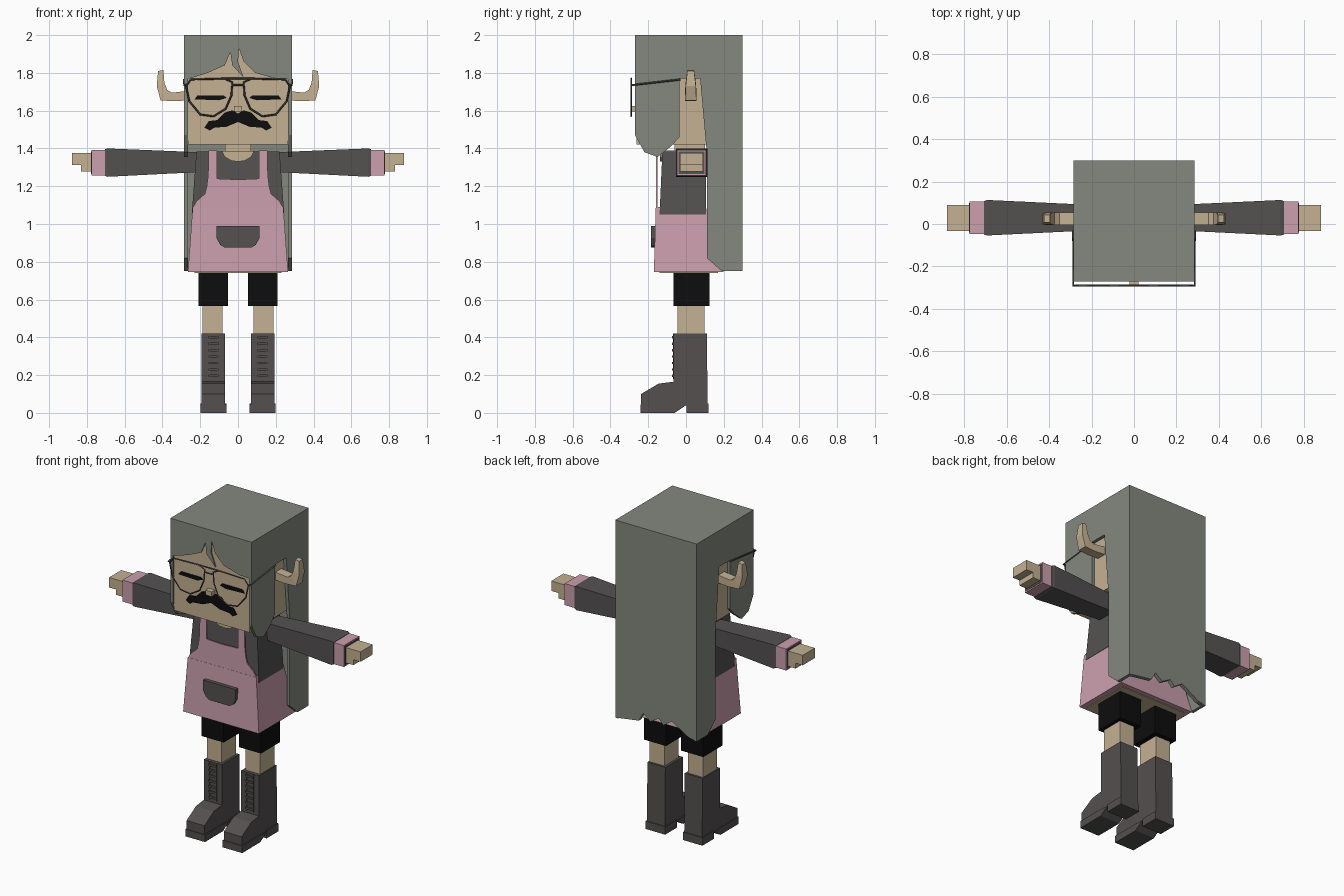
import bpy
import bmesh

default_cube = bpy.data.objects.get("Cube")
if default_cube:
    bpy.data.objects.remove(default_cube, do_unlink=True)


def material(name, red, green, blue):
    mat = bpy.data.materials.new(name)
    mat.use_nodes = True
    colour = (red, green, blue, 1)
    mat.diffuse_color = colour
    mat.node_tree.nodes["Principled BSDF"].inputs["Base Color"].default_value = colour
    return mat


skin = material("tan skin", .55, .44, .29)
hair = material("grey green hair", .23, .25, .21)
cloth = material("charcoal cloth", .09, .083, .082)
leather = material("charcoal leather", .088, .08, .078)
pink = material("dusty pink", .6, .35, .42)
black = material("black", .004, .004, .004)
wire = material("grey wire", .07, .075, .07)


def finish(obj, mat, mirror):
    obj.data.materials.append(mat)
    if mirror:
        obj.modifiers.new("Mirror", "MIRROR").use_mirror_merge = False
    return obj


def loft(name, rings, mat, mirror=False):
    """Skin a closed solid over matching rings of points."""
    bm = bmesh.new()
    loops = [[bm.verts.new(point) for point in ring] for ring in rings]
    for low, high in zip(loops, loops[1:]):
        for i in range(len(low)):
            j = (i + 1) % len(low)
            bm.faces.new((low[i], low[j], high[j], high[i]))
    bm.faces.new(loops[0])
    bm.faces.new(loops[-1])
    bmesh.ops.recalc_face_normals(bm, faces=bm.faces)
    mesh = bpy.data.meshes.new(name)
    bm.to_mesh(mesh)
    bm.free()
    obj = bpy.data.objects.new(name, mesh)
    bpy.context.collection.objects.link(obj)
    return finish(obj, mat, mirror)


def rect_z(x0, x1, y0, y1, z):
    return [(x0, y0, z), (x1, y0, z), (x1, y1, z), (x0, y1, z)]


def rect_x(x, y0, y1, z0, z1):
    return [(x, y0, z0), (x, y1, z0), (x, y1, z1), (x, y0, z1)]


def box(name, xs, ys, zs, mat, mirror=False):
    return loft(name, [rect_z(*xs, *ys, z) for z in zs], mat, mirror)


def front_plate(name, outline, ys, mat, mirror=False):
    return loft(name, [[(x, y, z) for x, z in outline] for y in ys], mat, mirror)


def side_plate(name, outline, xs, mat, mirror=False):
    return loft(name, [[(x, y, z) for y, z in outline] for x in xs], mat, mirror)


def symmetric(half):
    return half + [(-x, z) for x, z in reversed(half) if x > 0]


def wire_path(name, points, closed=False, mirror=False):
    curve = bpy.data.curves.new(name, "CURVE")
    curve.dimensions = "3D"
    curve.bevel_depth = .005
    curve.bevel_resolution = 0
    spline = curve.splines.new("POLY")
    spline.points.add(len(points) - 1)
    for target, point in zip(spline.points, points):
        target.co = (*point, 1)
    spline.use_cyclic_u = closed
    obj = bpy.data.objects.new(name, curve)
    bpy.context.collection.objects.link(obj)
    return finish(obj, wire, mirror)


# Head, neck and nose
box("head", (-.265, .265), (-.262, .27), (1.42, 1.97), skin)
box("neck", (-.07, .07), (-.06, .1), (1.35, 1.44), skin)
box("nose", (-.022, .022), (-.295, -.26), (1.595, 1.625), skin)

# Hair shell: crown, ragged back, fringe and side locks
box("hair_crown", (-.285, .285), (-.27, .3), (1.96, 2), hair)
back_edge = [(.285, .75), (.12, .775), (.09, .83), (.04, .79), (-.02, .825),
             (-.05, .79), (-.11, .83), (-.23, .76), (-.285, .75)]
front_plate("hair_back", back_edge + [(-.285, 2), (.285, 2)], (.275, .3), hair)
fringe_edge = [(-.285, 1.765), (-.24, 1.775), (-.16, 1.8), (-.07, 1.84), (-.04, 1.91),
               (-.03, 1.84), (.03, 1.775), (0, 1.86), (.005, 1.93), (.03, 1.86),
               (.09, 1.8), (.2, 1.77), (.285, 1.765)]
front_plate("hair_fringe", fringe_edge + [(.285, 2), (-.285, 2)], (-.27, -.25), hair)
side_edge = [(-.27, 2), (-.27, 1.47), (-.22, 1.38), (-.15, 1.355), (-.08, 1.41),
             (-.035, 1.46), (-.035, 1.77), (.075, 1.77), (.09, 1.6), (.11, 1.38),
             (.11, .82), (.19, .75), (.3, .75), (.3, 2)]
side_plate("hair_sides", side_edge, (.265, .285), hair, True)

# Horns swept outward and up
horn_spine = [((.26, 1.705), (.26, 1.655), .03), ((.35, 1.695), (.34, 1.65), .03),
              ((.375, 1.71), (.41, 1.655), .03), ((.39, 1.75), (.43, 1.73), .027),
              ((.395, 1.815), (.423, 1.81), .018)]
loft("horns", [[(a[0], .025 - w, a[1]), (a[0], .025 + w, a[1]),
                (b[0], .025 + w, b[1]), (b[0], .025 - w, b[1])]
               for a, b, w in horn_spine], skin, True)

# Closed eyes and moustache
eye_edge = [(.06, 1.668), (.075, 1.68), (.215, 1.68), (.23, 1.66), (.1, 1.655)]
front_plate("closed_eyes", eye_edge, (-.268, -.26), black, True)
moustache_edge = [(0, 1.585), (.03, 1.602), (.07, 1.59), (.11, 1.55), (.155, 1.545),
                  (.178, 1.51), (.15, 1.495), (.125, 1.51), (.06, 1.515), (0, 1.54)]
front_plate("moustache", symmetric(moustache_edge), (-.269, -.26), black)

# Wire spectacles
lens = [(.03, 1.75), (.07, 1.77), (.25, 1.765), (.275, 1.73), (.258, 1.65),
        (.2, 1.58), (.13, 1.57), (.065, 1.61), (.035, 1.68)]
glass_y = -.29
wire_path("spectacle_rims", [(x, glass_y, z) for x, z in lens], True, True)
for z, reach in ((1.77, .07), (1.735, .03)):
    wire_path("spectacle_bridge", [(-reach, glass_y, z), (reach, glass_y, z)])
wire_path("spectacle_temples", [(.272, glass_y, 1.735), (.286, glass_y, 1.735),
                                (.286, -.03, 1.765)], mirror=True)

# Torso and neckline
loft("torso", [rect_z(-.245, .245, -.14, .105, 1.05),
               rect_z(-.22, .22, -.125, .105, 1.385)], cloth)
neckline = [(.085, 1.386), (.07, 1.355), (.035, 1.335), (0, 1.33)]
front_plate("neckline", symmetric(neckline), (-.137, -.125), skin)

# Apron dress with bib, straps and pocket
loft("skirt", [rect_z(-.265, .265, -.17, .2, .745),
               rect_z(-.24, .24, -.16, .105, 1.09)], pink)
box("skirt_underside", (-.23, .23), (-.14, .17), (.741, .747), skin)
bib = [(0, 1.235), (.11, 1.24), (.11, 1.386), (.155, 1.386), (.158, 1.26),
       (.125 + .04, 1.2), (.175, 1.16), (.22, 1.12), (.24, 1.085)]
front_plate("apron_bib", symmetric(bib), (-.159, -.151), pink)
box("strap_tops", (.11, .155), (-.155, .1), (1.38, 1.39), pink, True)
pocket = [(.113, .99), (.113, .925), (.095, .89), (.07, .875)]
front_plate("apron_pocket", symmetric(pocket), (-.186, -.155), cloth)

# Arms with cuffs and mitten hands
loft("sleeves", [rect_x(.2, -.03, .09, 1.275, 1.38),
                 rect_x(.69, -.054, .113, 1.25, 1.4),
                 rect_x(.705, -.05, .108, 1.255, 1.395)], cloth, True)
loft("cuffs", [rect_x(.7, -.048, .106, 1.257, 1.393),
               rect_x(.775, -.048, .106, 1.257, 1.393)], pink, True)
loft("cuff_openings", [rect_x(x, -.04, .098, 1.265, 1.385) for x in (.77, .777)],
     cloth, True)
hand = [(.76, 1.375), (.88, 1.375), (.88, 1.312), (.83, 1.312), (.83, 1.278), (.76, 1.278)]
front_plate("hands", hand, (-.032, .09), skin, True)

# Shorts and legs
box("shorts", (.053, .208), (-.067, .125), (.565, .78), black, True)
box("legs", (.083, .187), (-.045, .097), (.38, .6), skin, True)

# Boots with soles and laces
boot = [(-.238, .03), (-.238, .1), (-.145, .155), (-.065, .165), (-.065, .42),
        (.11, .42), (.115, .03), (0, .04), (-.06, .01)]
side_plate("boots", boot, (.068, .193), leather, True)
toe_sole = [(-.242, 0), (-.242, .045), (-.06, .045), (0, .04), (-.06, 0)]
side_plate("toe_soles", toe_sole, (.062, .199), leather, True)
box("heels", (.062, .199), (.002, .12), (0, .05), leather, True)
box("lace_rails", (.1, .108), (-.07, -.06), (.18, .42), cloth, True)
box("lace_rails_outer", (.15, .158), (-.07, -.06), (.18, .42), cloth, True)
for row in range(7):
    z = .19 + row * .034
    box("boot_lace", (.1, .158), (-.074, -.06), (z, z + .012), cloth, True)
